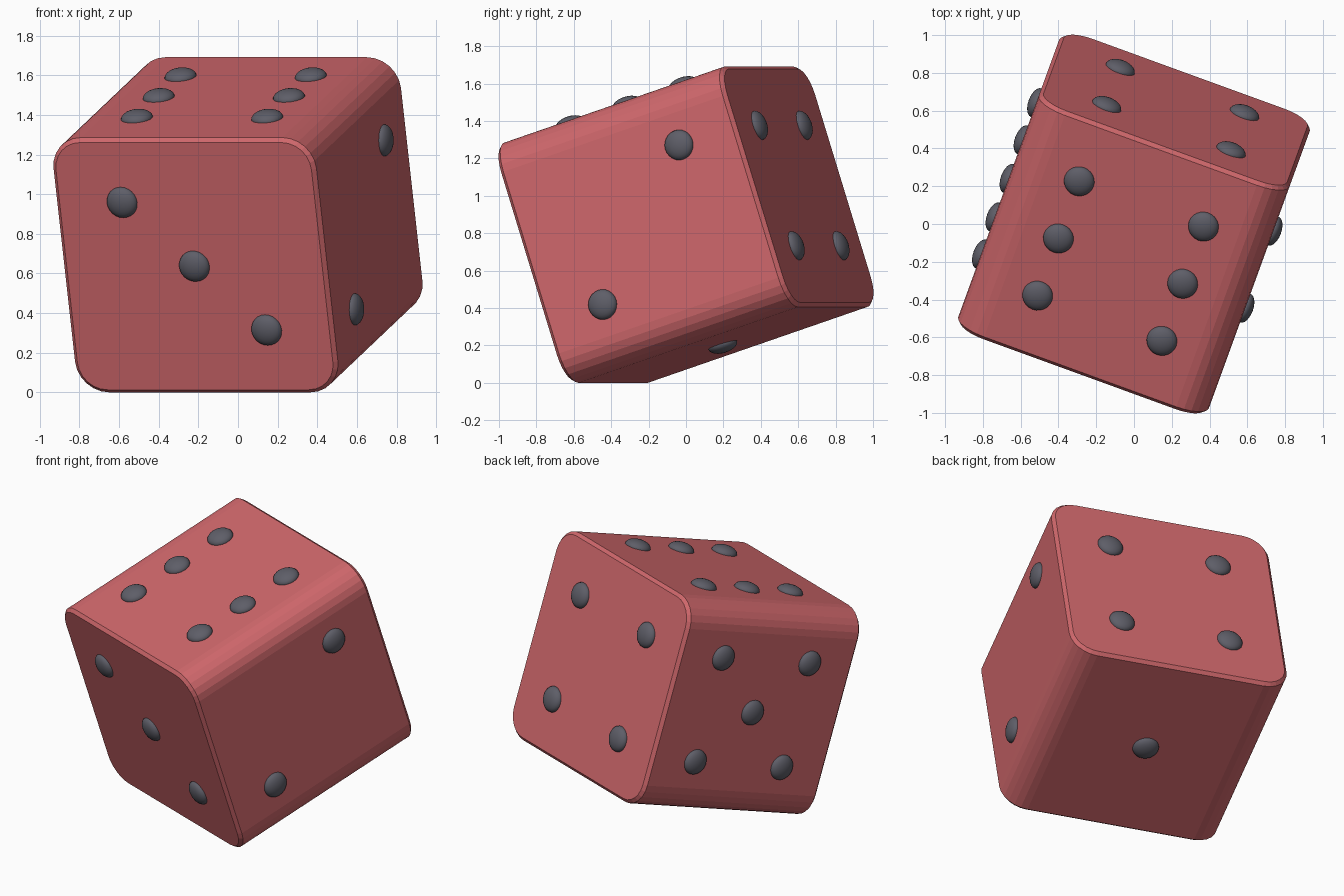
import bpy, bmesh, math
from mathutils import Matrix, Vector

if "Cube" in bpy.data.objects:
    bpy.data.objects.remove(bpy.data.objects["Cube"])

HX, HY, HZ = 0.706, 0.676, 0.676      # half sizes of the die
R, C, SEG = 0.165, 0.02, 6            # long edge radius, end chamfer, segments
PIP_R, PIP_D = 0.081, 0.042           # pip radius and height

TILT = Matrix.Rotation(math.radians(-20), 4, 'Z') @ Matrix.Rotation(math.radians(18), 4, 'X')
lift = HZ * math.cos(math.radians(18)) + (HY - C) * math.sin(math.radians(18))
POSE = Matrix.Translation((0, 0, lift)) @ TILT


def material(name, rgb):
    m = bpy.data.materials.new(name)
    m.diffuse_color = (*rgb, 1)
    m.use_nodes = True
    m.node_tree.nodes["Principled BSDF"].inputs["Base Color"].default_value = m.diffuse_color
    return m


RED = material("red", (0.62, 0.135, 0.147))
DARK = material("dark_grey", (0.112, 0.112, 0.138))


def make_object(name, bm, mat):
    me = bpy.data.meshes.new(name)
    bmesh.ops.recalc_face_normals(bm, faces=bm.faces)
    bm.to_mesh(me)
    bm.free()
    me.materials.append(mat)
    ob = bpy.data.objects.new(name, me)
    bpy.context.collection.objects.link(ob)
    ob.matrix_world = POSE
    return ob


def profile(inset):
    """Rounded rectangle in x and z."""
    pts = []
    for k, (sx, sz) in enumerate([(1, 1), (-1, 1), (-1, -1), (1, -1)]):
        for i in range(SEG + 1):
            a = math.pi / 2 * (k + i / SEG)
            pts.append((sx * (HX - R) + (R - inset) * math.cos(a),
                        sz * (HZ - R) + (R - inset) * math.sin(a)))
    return pts


# Die body: rounded profile run front to back, with chamfered ends
bm = bmesh.new()
rings = [[bm.verts.new((x, y, z)) for x, z in profile(ins)]
         for y, ins in [(-HY, C), (-HY + C, 0), (HY - C, 0), (HY, C)]]
for a, b in zip(rings, rings[1:]):
    n = len(a)
    for i in range(n):
        bm.faces.new((a[i], a[(i + 1) % n], b[(i + 1) % n], b[i]))
bm.faces.new(rings[0])
bm.faces.new(rings[-1])
make_object("die_body", bm, RED)

# Pip layouts in face units
corners = [(-1, -1), (1, 1), (-1, 1), (1, -1)]
X, Y, Z = Vector((1, 0, 0)), Vector((0, 1, 0)), Vector((0, 0, 1))
QX, QY, QZ = X * 0.35, Y * 0.3385, Z * 0.3385
faces = {
    "top": (Z * HZ, QX, QY, corners + [(-1, 0), (1, 0)]),
    "bottom": (-Z * HZ, QX, QY, [(0, 0)]),
    "front": (-Y * HY, QX, QZ, [(-1, 1), (0, 0), (1, -1)]),
    "back": (Y * HY, QX, QZ, corners),
    "right": (X * HX, QY, QZ, [(1, 1), (-1, -1)]),
    "left": (-X * HX, QY, QZ, corners + [(0, 0)]),
}

# Pips: flattened spheres half sunk into each face
for name, (centre, u, v, spots) in faces.items():
    bm = bmesh.new()
    turn = centre.to_track_quat('Z', 'Y').to_matrix().to_4x4()
    for a, b in spots:
        place = Matrix.Translation(centre + u * a + v * b) @ turn
        bmesh.ops.create_uvsphere(bm, u_segments=24, v_segments=12, radius=1,
                                  matrix=place @ Matrix.Diagonal((PIP_R, PIP_R, PIP_D, 1)))
    for f in bm.faces:
        f.smooth = True
    make_object(name + "_pips", bm, DARK)
